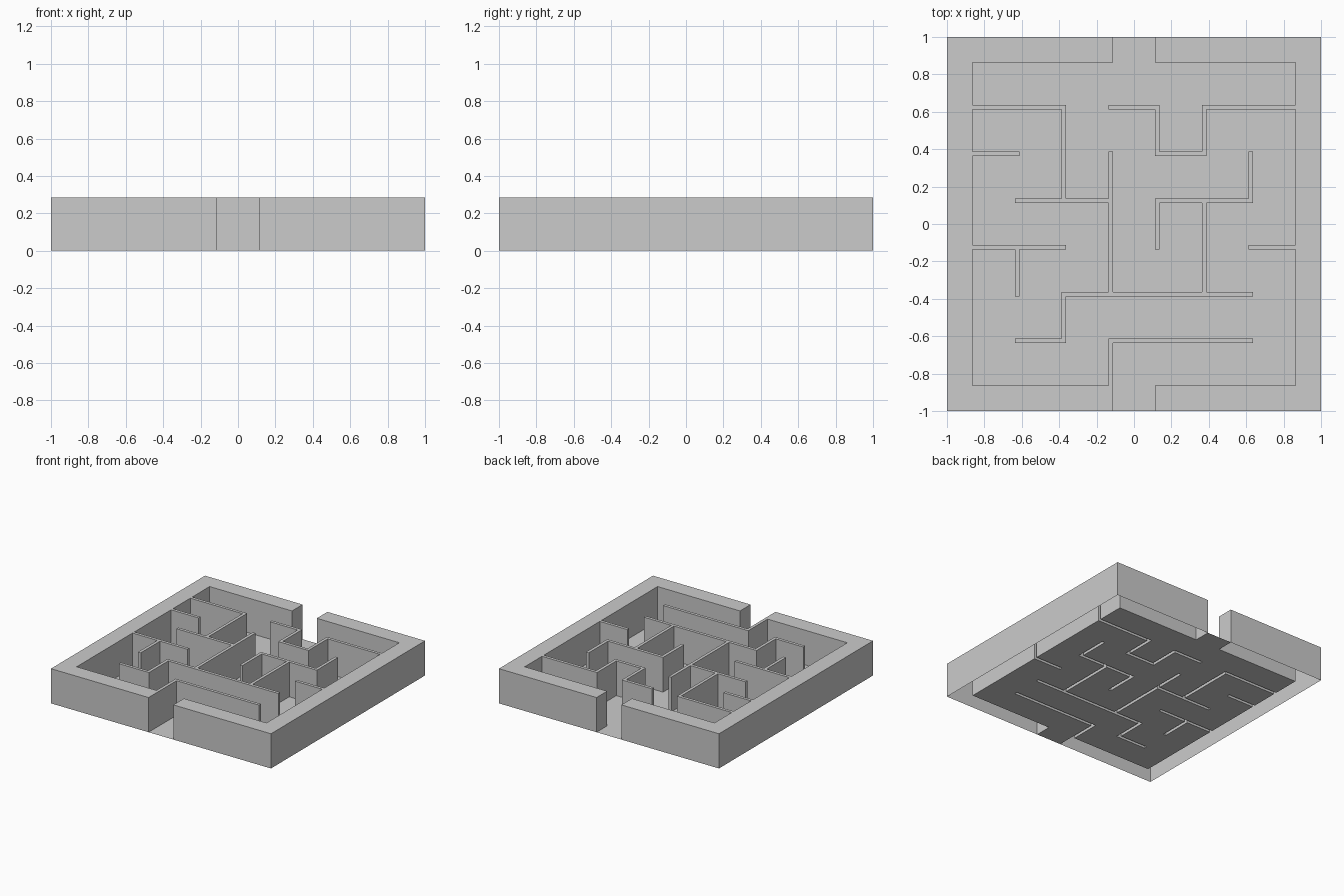
import bpy, bmesh

if "Cube" in bpy.data.objects:
    bpy.data.objects.remove(bpy.data.objects["Cube"])

H = 0.285      # wall height
T = 0.0125     # half thickness of inner walls
IN = 0.8625    # inner face of the border
GAP = 0.1125   # half width of the two gateways

# Inner walls on a lattice of eighths: (x1, y1, x2, y2)
runs = [(-7, 5, -3, 5), (-1, 5, 1, 5), (3, 5, 7, 5),
        (-7, 3, -5, 3), (1, 3, 3, 3),
        (-5, 1, -1, 1), (1, 1, 5, 1),
        (-7, -1, -3, -1), (5, -1, 7, -1),
        (-3, -3, 5, -3),
        (-5, -5, -3, -5), (-1, -5, 5, -5),
        (-3, 1, -3, 5), (-3, -5, -3, -3), (-5, -3, -5, -1),
        (-1, -3, -1, 3), (1, 3, 1, 5), (3, 3, 3, 5),
        (5, 1, 5, 3), (1, -1, 1, 1), (3, -3, 3, 1), (-1, -7, -1, -5)]
rects = [(a / 8 - T, b / 8 - T, c / 8 + T, d / 8 + T) for a, b, c, d in runs]

# Grid lines bounding every wall and the border
lines = sorted({s * v for s in (-1, 1) for k in (1, 3, 5)
                for v in (k / 8 - T, k / 8 + T)} | {-1, 1, -IN, IN})
n = len(lines) - 1


def is_wall(i, j):
    if not (0 <= i < n and 0 <= j < n):
        return False
    x = (lines[i] + lines[i + 1]) / 2
    y = (lines[j] + lines[j + 1]) / 2
    if abs(x) > IN or (abs(y) > IN and abs(x) > GAP):
        return True
    return any(a < x < c and b < y < d for a, b, c, d in rects)


def make_object(name, quads):
    bm = bmesh.new()
    for q in quads:
        bm.faces.new([bm.verts.new(p) for p in q])
    bmesh.ops.remove_doubles(bm, verts=bm.verts[:], dist=1e-5)
    me = bpy.data.meshes.new(name)
    bm.to_mesh(me)
    bm.free()
    ob = bpy.data.objects.new(name, me)
    bpy.context.collection.objects.link(ob)


floor, walls = [], []
for i in range(n):
    for j in range(n):
        x0, x1, y0, y1 = lines[i], lines[i + 1], lines[j], lines[j + 1]
        ring = [(x0, y0), (x1, y0), (x1, y1), (x0, y1)]
        if not is_wall(i, j):
            floor.append([(x, y, 0) for x, y in ring])
            continue
        # Wall top, then a side wherever the neighbour is open
        walls.append([(x, y, H) for x, y in ring])
        for k, (di, dj) in enumerate([(0, -1), (1, 0), (0, 1), (-1, 0)]):
            if not is_wall(i + di, j + dj):
                p, q = ring[k], ring[(k + 1) % 4]
                walls.append([(*p, 0), (*q, 0), (*q, H), (*p, H)])

# Thin floor sheet and hollow walls, open underneath
make_object("maze_floor", floor)
make_object("maze_walls", walls)
